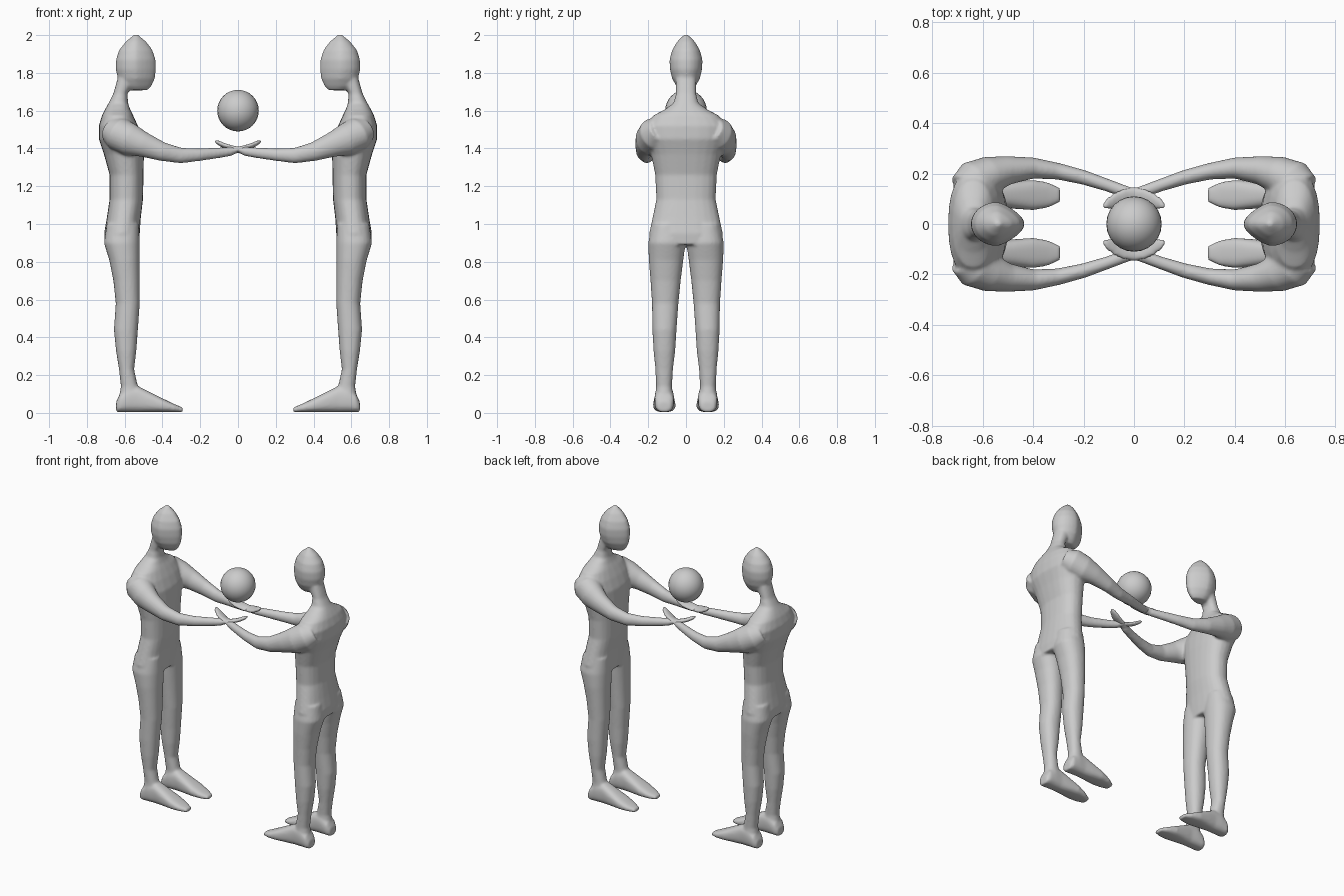
import bpy, bmesh, math
from mathutils import Vector

if "Cube" in bpy.data.objects:
    bpy.data.objects.remove(bpy.data.objects["Cube"])

SIDES = 24


def loft(bm, rings):
    """Closed skin over rings of (centre, u half-axis, v half-axis, front pinch, squareness)."""
    loops = []
    for c, u, v, pinch, power in rings:
        loop = []
        for i in range(SIDES):
            a = 2 * math.pi * i / SIDES
            ca, sa = math.cos(a), math.sin(a)
            cu = math.copysign(abs(ca) ** power, ca)
            sv = math.copysign(abs(sa) ** power, sa) * (1 - pinch * max(0, ca))
            loop.append(bm.verts.new(c + u * cu + v * sv))
        loops.append(loop)
    faces = [bm.faces.new(loops[0]), bm.faces.new(loops[-1])]
    for a, b in zip(loops, loops[1:]):
        for i in range(SIDES):
            j = (i + 1) % SIDES
            faces.append(bm.faces.new((a[i], a[j], b[j], b[i])))
    bmesh.ops.recalc_face_normals(bm, faces=faces)


def upright(z, x0, x1, y0, y1, pinch=0.0, power=1.0):
    """Horizontal cross-section between the given x and y limits."""
    return (Vector(((x0 + x1) / 2, (y0 + y1) / 2, z)),
            Vector(((x1 - x0) / 2, 0, 0)), Vector((0, (y1 - y0) / 2, 0)), pinch, power)


def tube(points, side):
    """Rings along a path of (x, y, z, half width, half height, roll)."""
    pts = [Vector((p[0], p[1] * side, p[2])) for p in points]
    rings = []
    for i, p in enumerate(points):
        t = (pts[min(i + 1, len(pts) - 1)] - pts[max(i - 1, 0)]).normalized()
        u = Vector((0, 0, 1)).cross(t).normalized() * side
        v = t.cross(u) * side
        r = p[5]
        uu = u * math.cos(r) + v * math.sin(r)
        vv = v * math.cos(r) - u * math.sin(r)
        rings.append((pts[i], uu * p[3], vv * p[4], 0, 1))
    return rings


torso = [(0.89, -.705, -.525, .185), (0.95, -.709, -.52, .195), (1.03, -.695, -.515, .178),
         (1.13, -.68, -.503, .157), (1.26, -.68, -.50, .163), (1.37, -.71, -.498, .185),
         (1.45, -.737, -.505, .215), (1.52, -.737, -.53, .212), (1.575, -.72, -.555, .172),
         (1.605, -.705, -.57, .115), (1.64, -.685, -.582, .066), (1.69, -.66, -.585, .053),
         (1.78, -.635, -.54, .055)]
head = [(1.708, -.59, -.478, .032), (1.73, -.62, -.458, .052), (1.77, -.636, -.44, .074),
        (1.82, -.648, -.434, .086), (1.87, -.646, -.436, .088), (1.92, -.63, -.452, .074),
        (1.965, -.595, -.485, .048), (1.99, -.565, -.515, .024), (2.004, -.548, -.53, .008)]
leg = [(1.0, -.695, -.525, .02, .18), (0.9, -.71, -.52, .002, .20), (0.81, -.682, -.52, .014, .197),
       (0.7, -.66, -.52, .028, .188), (0.58, -.647, -.52, .04, .18), (0.44, -.657, -.53, .05, .178),
       (0.33, -.646, -.538, .057, .172), (0.23, -.63, -.55, .069, .162),
       (0.14, -.62, -.53, .074, .158), (0.05, -.635, -.52, .066, .166)]
# x, top height, half width
foot = [(-.645, .06, .035), (-.625, .10, .05), (-.58, .14, .052), (-.53, .142, .05),
        (-.47, .112, .055), (-.40, .077, .06), (-.34, .048, .05), (-.292, .028, .028)]
arm = [(-.67, .13, 1.50, .075, .07, 0), (-.63, .165, 1.475, .09, .09, 0),
       (-.57, .195, 1.445, .075, .085, 0), (-.50, .213, 1.42, .057, .066, 0),
       (-.40, .222, 1.383, .042, .05, 0), (-.30, .209, 1.362, .033, .041, 0),
       (-.20, .185, 1.367, .029, .033, 0), (-.10, .152, 1.377, .025, .028, 0),
       (-.03, .126, 1.386, .025, .024, .1)]
hand = [(-.05, .132, 1.384, .022, .02, .1), (-.01, .118, 1.391, .03, .017, .2),
        (.03, .108, 1.400, .036, .014, .3), (.07, .094, 1.413, .034, .013, .3),
        (.10, .08, 1.428, .025, .012, .3), (.122, .07, 1.442, .010, .008, .3)]

# Body: overlapping skins that the remesh fuses into one surface
bm = bmesh.new()
loft(bm, [upright(z, a, b, -h, h, 0, 0.85) for z, a, b, h in torso])
loft(bm, [upright(z, a, b, -h, h, 0.35) for z, a, b, h in head])
for s in (1, -1):
    loft(bm, [upright(z, a, b, s * i, s * o, 0, 0.9) for z, a, b, i, o in leg])
    loft(bm, [(Vector((x, s * .115, (t + .004) / 2)), Vector((0, w, 0)),
               Vector((0, 0, (t - .004) / 2)), 0, 0.75) for x, t, w in foot])
    loft(bm, tube(arm, s))
    loft(bm, tube(hand, s))
mesh = bpy.data.meshes.new("figure")
bm.to_mesh(mesh)
bm.free()

# Two identical figures facing each other
for name, angle in (("left_figure", 0), ("right_figure", math.pi)):
    ob = bpy.data.objects.new(name, mesh)
    bpy.context.collection.objects.link(ob)
    ob.rotation_euler.z = angle
    rm = ob.modifiers.new("fuse", 'REMESH')
    rm.mode = 'VOXEL'
    rm.voxel_size = 0.008
    rm.use_smooth_shade = True
    sm = ob.modifiers.new("soften", 'SMOOTH')
    sm.factor = 0.5
    sm.iterations = 6

# Ball floating above the hands
bpy.ops.mesh.primitive_uv_sphere_add(segments=24, ring_count=16, radius=0.11, location=(0, 0, 1.6))
ball = bpy.context.object
ball.name = "ball"
bpy.ops.object.shade_smooth()
